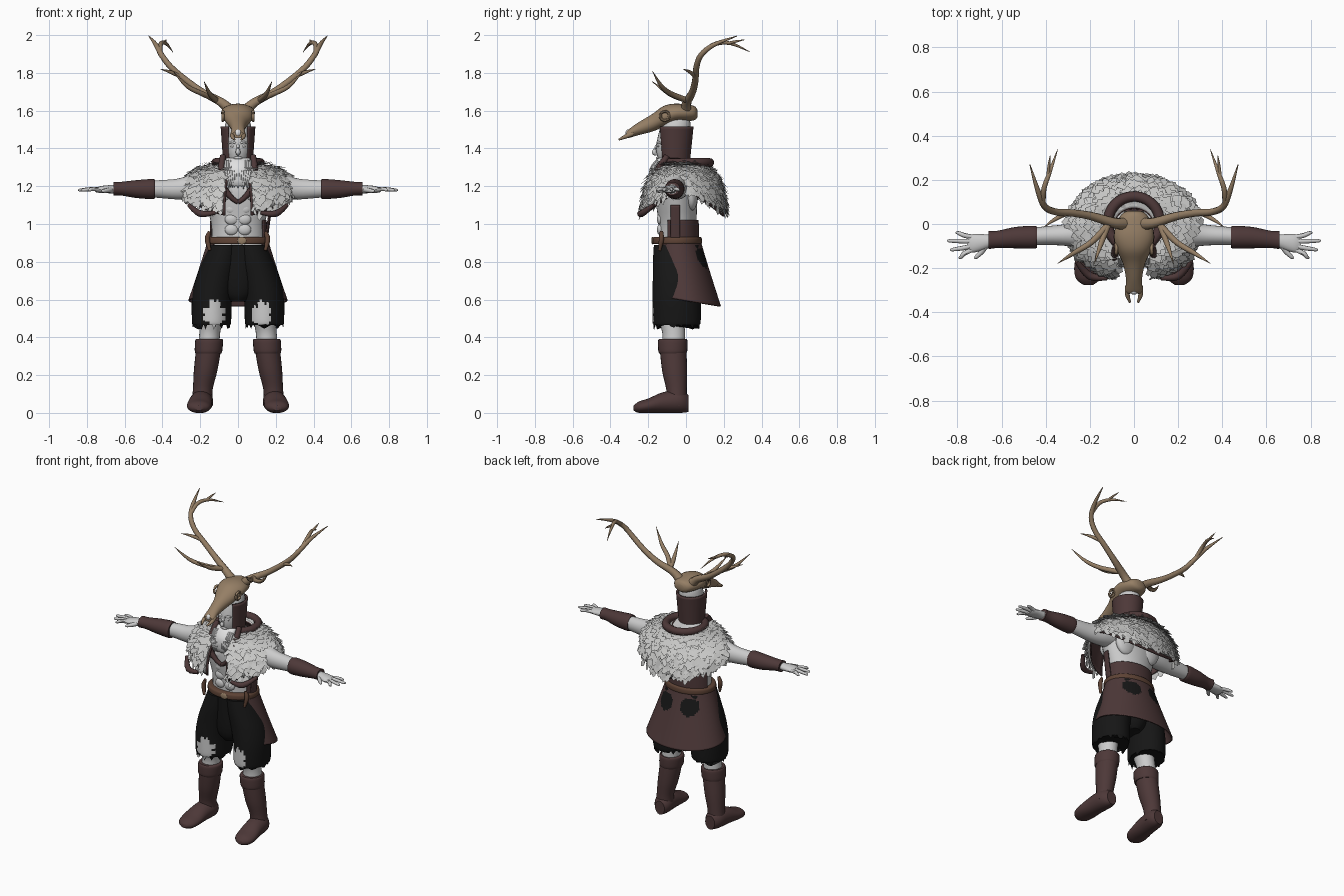
import bpy, bmesh, random
from math import sin, cos, pi, radians
from mathutils import Vector

random.seed(4)
if "Cube" in bpy.data.objects:
    bpy.data.objects.remove(bpy.data.objects["Cube"])


def material(name, *rgb):
    m = bpy.data.materials.new(name)
    m.use_nodes = True
    m.diffuse_color = (*rgb, 1)
    shader = next(n for n in m.node_tree.nodes if n.type == 'BSDF_PRINCIPLED')
    shader.inputs["Base Color"].default_value = (*rgb, 1)
    shader.inputs["Roughness"].default_value = .8
    return m


skin = material("pale skin", .6, .6, .6)
fur = material("pale fur", .57, .57, .56)
hair = material("white hair", .75, .75, .75)
leather = material("dark leather", .075, .04, .04)
belt_brown = material("belt brown", .11, .055, .035)
cloth = material("black cloth", .008, .008, .008)
bone = material("bone", .3, .21, .13)


def finish(name, bm, mats, rule=None, smooth=True):
    bmesh.ops.recalc_face_normals(bm, faces=bm.faces)
    for f in bm.faces:
        f.smooth = smooth
        if rule:
            f.material_index = rule(f.calc_center_median())
    me = bpy.data.meshes.new(name)
    bm.to_mesh(me)
    bm.free()
    for m in mats:
        me.materials.append(m)
    if smooth:
        me.set_sharp_from_angle(angle=radians(45))
    ob = bpy.data.objects.new(name, me)
    bpy.context.collection.objects.link(ob)
    return ob


def spline(rows, steps):
    """Smooth interpolation through rows of numbers."""
    rows = [Vector(r) for r in rows]
    out = []
    for i in range(len(rows) - 1):
        p0, p1, p2, p3 = rows[max(i - 1, 0)], rows[i], rows[i + 1], rows[min(i + 2, len(rows) - 1)]
        for k in range(steps):
            t = k / steps
            out.append(p1 + (p2 - p0) * (t / 2) + (p0 * 2 - p1 * 5 + p2 * 4 - p3) * (t * t / 2)
                       + (p1 * 3 - p0 - p2 * 3 + p3) * (t ** 3 / 2))
    return out + [rows[-1]]


def skin_rings(bm, rings):
    rings = [[bm.verts.new(p) for p in r] for r in rings]
    n = len(rings[0])
    for a, b in zip(rings, rings[1:]):
        for i in range(n):
            bm.faces.new((a[i], a[(i + 1) % n], b[(i + 1) % n], b[i]))
    bm.faces.new(rings[0])
    bm.faces.new(rings[-1])


def loft(name, axis, rows, mats, s=1, n=24, steps=4, ragged=0, rule=None):
    """Ellipses along an axis; row = position, two centres, two radii."""
    rings = []
    for j, (pos, c1, c2, r1, r2) in enumerate(spline(rows, steps)):
        ring = []
        for i in range(n):
            a = 2 * pi * i / n
            p = [c1 + abs(r1) * cos(a), c2 + abs(r2) * sin(a)]
            p.insert(axis, pos + (random.uniform(-ragged, ragged) if j == 0 else 0))
            ring.append((p[0] * s, p[1], p[2]))
        rings.append(ring)
    bm = bmesh.new()
    skin_rings(bm, rings)
    return finish(name, bm, mats, rule)


def sweep(name, rows, mat, s=1, n=10, steps=4):
    """Round tube along a path; row = x, y, z, radius."""
    pts = spline(rows, steps)
    rings = []
    for i, p in enumerate(pts):
        d = (pts[min(i + 1, len(pts) - 1)] - pts[max(i - 1, 0)]).to_3d().normalized()
        u = d.cross(Vector((.3, .2, 1)) if abs(d.z) < .9 else Vector((0, 1, 0))).normalized()
        v = d.cross(u)
        ring = [p.to_3d() + (u * cos(2 * pi * k / n) + v * sin(2 * pi * k / n)) * max(p[3], .001) for k in range(n)]
        rings.append([(q.x * s, q.y, q.z) for q in ring])
    bm = bmesh.new()
    skin_rings(bm, rings)
    return finish(name, bm, [mat])


def shell(name, point, a0, a1, mats, rule=None, thick=.008, na=56, nt=14):
    """Open wrapped sheet; angle 0 is the back, t runs top to bottom."""
    bm = bmesh.new()
    g = [[bm.verts.new(point(radians(a0 + (a1 - a0) * i / na), j / nt)) for j in range(nt + 1)] for i in range(na + 1)]
    for i in range(na):
        for j in range(nt):
            bm.faces.new((g[i][j], g[i + 1][j], g[i + 1][j + 1], g[i][j + 1]))
    ob = finish(name, bm, mats, rule)
    ob.modifiers.new("thickness", 'SOLIDIFY').thickness = thick
    return ob


def blob(name, loc, size, mat):
    bm = bmesh.new()
    bmesh.ops.create_uvsphere(bm, u_segments=16, v_segments=10, radius=1)
    for v in bm.verts:
        v.co = Vector(loc) + v.co * Vector(size)
    return finish(name, bm, [mat])


def band(cy, top, bottom):
    """Point rule for a flared band; top and bottom = z, x radius, y radius."""
    def point(a, t):
        z, rx, ry = Vector(top).lerp(Vector(bottom), t)
        return rx * sin(a), cy + ry * cos(a), z
    return point


# Torso with chest and stomach muscles
loft("torso", 2, [(.87, 0, -.045, .14, .1), (1, 0, -.045, .142, .1), (1.12, 0, -.05, .175, .11),
                  (1.2, 0, -.05, .19, .11), (1.27, 0, -.04, .15, .09), (1.34, 0, -.05, .065, .065)], [skin], n=32)
for s, side in ((1, "left"), (-1, "right")):
    blob(side + "_chest_muscle", (s * .075, -.13, 1.17), (.078, .04, .055), skin)
    for z in (.97, 1.025, 1.08):
        blob(side + "_stomach_muscle", (s * .034, -.136, z), (.036, .018, .03), skin)
    blob(side + "_shoulder_blade", (s * .09, .03, 1.16), (.075, .035, .09), skin)

# Arms, bracers and hands
for s, side in ((1, "left"), (-1, "right")):
    loft(side + "_arm", 0, [(.13, -.045, 1.21, .07, .07), (.22, -.045, 1.2, .065, .07), (.32, -.05, 1.185, .048, .055),
                            (.44, -.055, 1.185, .04, .045), (.66, -.075, 1.185, .028, .026)], [skin], s)
    loft(side + "_bracer", 0, [(.44, -.06, 1.185, .048, .05), (.46, -.06, 1.185, .052, .053), (.54, -.062, 1.185, .048, .047),
                               (.62, -.07, 1.187, .039, .036), (.66, -.073, 1.187, .041, .036)], [leather], s)
    loft(side + "_palm", 0, [(.64, -.075, 1.185, .026, .024), (.69, -.083, 1.184, .037, .021),
                             (.73, -.088, 1.182, .042, .018), (.755, -.088, 1.18, .034, .011)], [skin], s, n=16)
    for tip, y, root in ((.808, -.042, -.06), (.845, -.078, -.078), (.832, -.118, -.098), (.795, -.153, -.115)):
        sweep(side + "_finger", [(.73, root, 1.182, .011), (.77, (root + y) / 2, 1.185, .011),
                                 (tip - .01, y + .002, 1.18, .008), (tip, y, 1.178, .003)], skin, s, 8)
    sweep(side + "_thumb", [(.67, -.095, 1.182, .015), (.69, -.125, 1.178, .013), (.715, -.15, 1.174, .009),
                            (.722, -.157, 1.172, .003)], skin, s, 8)

# Legs, boots and torn trousers
for s, side in ((1, "left"), (-1, "right")):
    loft(side + "_leg", 2, [(.34, .155, -.065, .058, .062), (.42, .15, -.065, .055, .06), (.5, .14, -.075, .062, .07),
                            (.62, .13, -.06, .08, .09)], [skin], s)
    loft(side + "_boot_shaft", 2, [(.04, .19, -.05, .058, .055), (.12, .187, -.05, .052, .054), (.22, .172, -.06, .062, .066),
                                   (.33, .157, -.068, .066, .07), (.37, .155, -.07, .062, .068)], [leather], s)
    loft(side + "_boot_cuff", 2, [(.315, .157, -.07, .068, .072), (.33, .156, -.07, .073, .077),
                                  (.38, .153, -.07, .074, .078), (.392, .153, -.07, .068, .072)], [leather], s)
    loft(side + "_boot_foot", 1, [(.012, .185, .05, .035, .045), (-.03, .19, .06, .058, .06), (-.12, .198, .055, .062, .055),
                                  (-.2, .205, .038, .066, .038), (-.25, .207, .03, .054, .03),
                                  (-.277, .207, .025, .02, .013)], [leather], s)

    def knee_hole(c):
        wobble = .25 * sin(c.z * 130) + .2 * sin(c.x * 170)
        return int(c.y < -.08 and ((abs(c.x) - .125) / .052) ** 2 + ((c.z - .52) / .068) ** 2 < 1 + wobble)
    loft(side + "_trouser_leg", 2, [(.465, .14, -.05, .1, .122), (.49, .14, -.05, .104, .128), (.6, .138, -.05, .106, .128),
                                    (.7, .12, -.05, .106, .126), (.8, .09, -.05, .1, .125), (.89, .065, -.05, .09, .12)],
         [cloth, skin], s, n=56, steps=8, ragged=.025, rule=knee_hole)
loft("trouser_seat", 2, [(.59, 0, -.045, .05, .08), (.66, 0, -.045, .11, .11), (.89, 0, -.05, .145, .115)], [cloth])


# Rear skirt with dark patches below the belt
def skirt_point(a, t):
    rx, ry = .163 + .1 * t, .125 + .06 * t
    hem = .595 - .03 * cos(a)
    return rx * sin(a), -.045 * (1 - t) + ry * cos(a), .905 + (hem - .905) * t ** .95


shell("rear_skirt", skirt_point, -128, 128, [leather, cloth], na=80, nt=32,
      rule=lambda c: int(c.y > 0 and ((abs(c.x) - .085) / .055) ** 2 + ((c.z - .82) / .055) ** 2 < 1))

# Belt, buckles and waist wrap
loft("belt", 2, [(.893, 0, -.047, .158, .125), (.9, 0, -.047, .167, .132), (.925, 0, -.047, .165, .13),
                 (.932, 0, -.047, .15, .12)], [belt_brown], n=36)
shell("waist_wrap", band(-.045, (1.02, .152, .112), (.92, .154, .115)), -75, 118, [leather])
shell("side_strap", band(-.045, (1.1, .182, .118), (.92, .158, .118)), 84, 108, [leather], na=8)
for x in (-.15, .145):
    sweep("belt_loop", [(x, -.13, .96, .009), (x * 1.08, -.13, .92, .014), (x, -.14, .86, .008)], belt_brown)
blob("belt_buckle", (.02, -.178, .912), (.024, .006, .02), bone)


# Fur cape: lining, soft base and layered tufts
def cape_point(a, t, grow=1):
    r, drop = sin(t * pi / 2), .13 + .13 * abs(cos(a)) ** 1.3
    x, y = (.095 + .2 * r) * sin(a), (.09 + .14 * r) * cos(a)
    return Vector((x * grow, -.015 + y * grow, 1.315 - drop * (1 - cos(t * pi / 2))))


shell("cape_fur_base", cape_point, -164, 164, [fur], thick=.012)
shell("cape_lining", lambda a, t: cape_point(a, t * 1.04, .95), -166, 166, [leather])
bm = bmesh.new()
for row in range(13):
    for k in range(92):
        a = radians(random.uniform(-1.5, 1.5) - 162 + 324 * k / 91)
        t = min(1, max(.02, (row + random.random()) / 13))
        p, q, side = cape_point(a, t), cape_point(a, t + .03), cape_point(a + .02, t)
        down, across = (q - p).normalized(), (side - p).normalized()
        out = across.cross(down).normalized()
        if out.dot(p - Vector((0, 0, 1.1))) < 0:
            out = -out
        size = random.uniform(.03, .058)
        tip = (down + across * random.uniform(-.5, .5) + out * random.uniform(.1, .5)).normalized() * size
        wide = across * size * random.uniform(.25, .42)
        base = p + out * .004
        bm.faces.new([bm.verts.new(c) for c in (base - wide * .6, base + tip * .6 - wide, base + tip,
                                                base + tip * .65 + wide, base + wide * .6)])
finish("cape_fur_tufts", bm, [fur], smooth=False)

# Head, face and beard
loft("head", 2, [(1.28, 0, -.05, .05, .055), (1.34, 0, -.07, .058, .075), (1.4, 0, -.07, .07, .088),
                 (1.48, 0, -.06, .075, .085), (1.55, 0, -.05, .06, .07), (1.57, 0, -.05, .03, .04)], [skin])
sweep("nose", [(0, -.148, 1.425, .007), (0, -.163, 1.395, .01), (0, -.168, 1.378, .013), (0, -.155, 1.368, .007)], skin)
blob("lips", (0, -.148, 1.35), (.024, .01, .008), skin)
for s, side in ((1, "left"), (-1, "right")):
    blob(side + "_eye", (s * .028, -.147, 1.412), (.013, .006, .006), hair)
    sweep(side + "_brow", [(s * .01, -.153, 1.426, .004), (s * .03, -.149, 1.434, .006), (s * .052, -.13, 1.426, .003)], hair)
loft("beard", 2, [(1.2, 0, -.17, .035, .012), (1.23, 0, -.172, .058, .022), (1.29, 0, -.155, .068, .038),
                  (1.335, 0, -.125, .066, .04), (1.35, 0, -.11, .06, .03)], [hair])
for k in range(-5, 6):
    x, low = k * .012, random.uniform(1.18, 1.21)
    sweep("beard_strand", [(x * 1.1, -.15, 1.335, .007), (x * 1.05, -.185, 1.28, .01), (x * .9, -.185, 1.23, .009),
                           (x * .8, -.175, low, .001)], hair, n=6)

# Hood, collar and chest straps
shell("hood", band(-.06, (1.515, .092, .1), (1.32, .078, .08)), -142, 142, [leather], thick=.012)
sweep("collar", [(.118 * sin(a), .005 + .12 * cos(a), 1.325, .024)
                 for a in (radians(d) for d in range(-140, 141, 28))], leather)
for s, side in ((1, "left"), (-1, "right")):
    sweep(side + "_collar_drape", [(.08, -.1, 1.36, .016), (.088, -.15, 1.28, .02), (.08, -.18, 1.2, .02),
                                   (.035, -.18, 1.14, .014), (0, -.175, 1.115, .012)], leather, s)
    sweep(side + "_cape_trim", [(.12, -.245, 1.06, .01), (.2, -.235, 1.055, .018), (.26, -.17, 1.1, .01)], leather, s)

# Deer skull with eye sockets cut through
skull = loft("skull", 1, [(.06, 0, 1.585, .025, .02), (.045, 0, 1.587, .055, .037), (0, 0, 1.588, .08, .045),
                          (-.06, 0, 1.587, .09, .05), (-.12, 0, 1.568, .076, .056), (-.18, 0, 1.535, .05, .046),
                          (-.25, 0, 1.505, .036, .034), (-.3, 0, 1.48, .037, .024), (-.315, 0, 1.473, .03, .018)], [bone])
bm = bmesh.new()
bmesh.ops.create_cone(bm, cap_ends=True, segments=20, radius1=.019, radius2=.019, depth=.4)
for v in bm.verts:
    v.co = (v.co.z, v.co.y - .112, v.co.x + 1.572)
cutter = finish("socket_cutter", bm, [bone])
cutter.hide_render = True
cut = skull.modifiers.new("sockets", 'BOOLEAN')
cut.operation, cut.object, cut.solver = 'DIFFERENCE', cutter, 'EXACT'
mesh = bpy.data.meshes.new_from_object(skull.evaluated_get(bpy.context.evaluated_depsgraph_get()))
skull.modifiers.clear()
skull.data = mesh
bpy.data.objects.remove(cutter)
blob("nasal_opening", (0, -.308, 1.482), (.017, .012, .018), hair)

# Snout prongs, socket rims and branching antlers
antler = {
    "beam": [(.04, 0, 1.6, .03), (.09, .005, 1.645, .024), (.19, .035, 1.7, .019), (.28, .05, 1.765, .017),
             (.355, .055, 1.83, .016), (.405, .08, 1.895, .015), (.435, .15, 1.95, .012), (.472, .27, 1.995, .002)],
    "rear_tine": [(.412, .09, 1.91, .012), (.408, .16, 1.955, .012), (.38, .24, 1.955, .009), (.345, .34, 1.91, .001)],
    "rear_spur": [(.39, .22, 1.957, .008), (.385, .27, 1.968, .006), (.38, .31, 1.975, .001)],
    "front_tine": [(.11, .005, 1.655, .016), (.19, -.08, 1.69, .014), (.27, -.13, 1.73, .011), (.345, -.178, 1.81, .001)],
    "brow_tine": [(.12, -.01, 1.66, .015), (.15, -.09, 1.69, .012), (.18, -.18, 1.755, .001)],
    "middle_tine": [(.3, .052, 1.78, .012), (.36, .02, 1.805, .009), (.41, -.015, 1.82, .001)],
}
for s, side in ((1, "left"), (-1, "right")):
    sweep(side + "_snout_prong", [(.026, -.28, 1.48, .014), (.03, -.32, 1.463, .011), (.018, -.355, 1.447, .005)], bone, s)
    sweep(side + "_socket_rim", [(.08, -.112 + .024 * cos(a), 1.572 + .024 * sin(a), .008)
                                 for a in (pi * k / 4 for k in range(9))], bone, s, 8)
    for part, path in antler.items():
        sweep(side + "_antler_" + part, path, bone, s)
